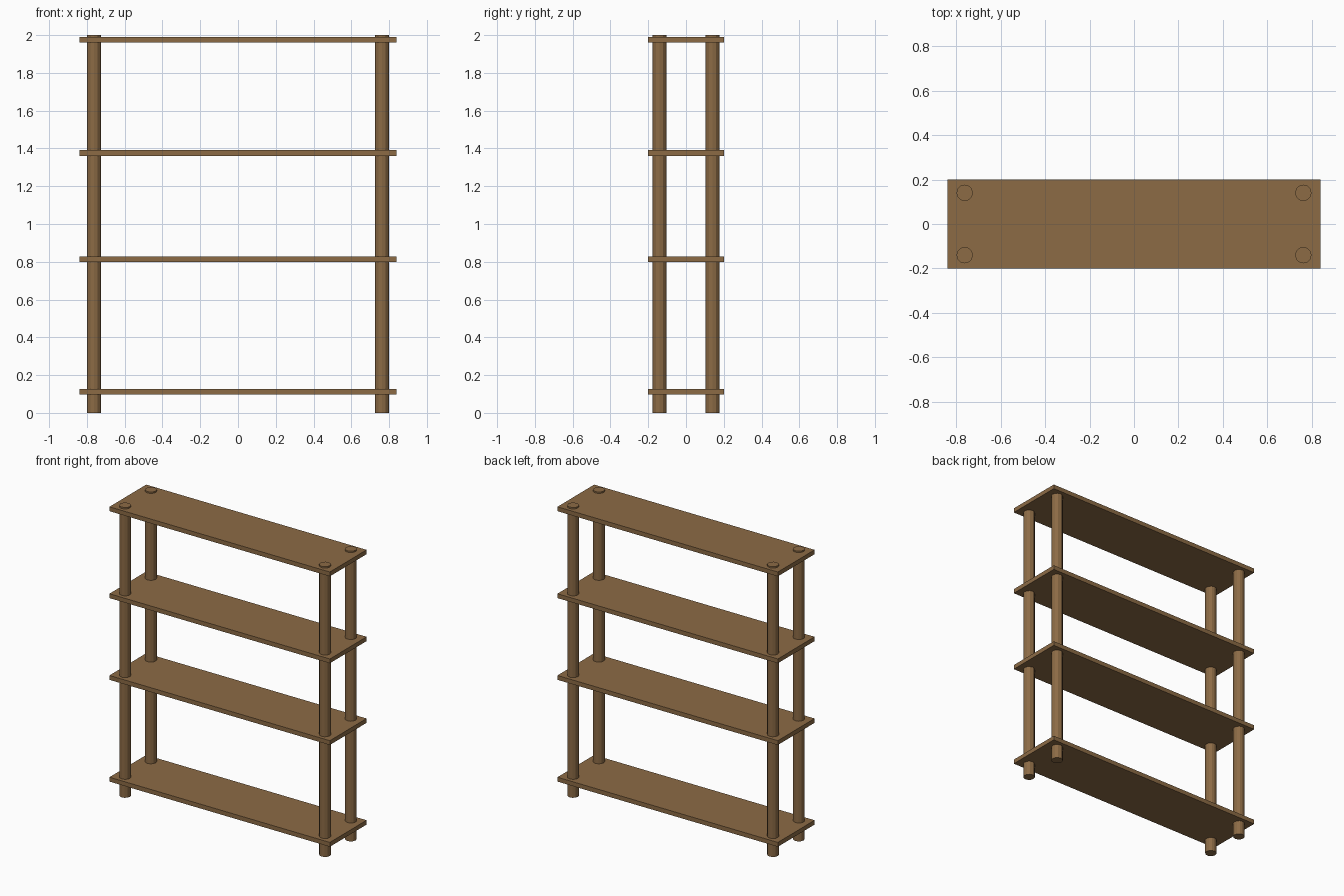
import bpy

if "Cube" in bpy.data.objects:
    bpy.data.objects.remove(bpy.data.objects["Cube"])

# Single wood colour
wood = bpy.data.materials.new("brown wood")
wood.diffuse_color = (0.262, 0.147, 0.06, 1.0)
wood.use_nodes = True
wood.node_tree.nodes["Principled BSDF"].inputs["Base Color"].default_value = wood.diffuse_color


def finish(name):
    ob = bpy.context.object
    ob.name = name
    ob.data.materials.append(wood)
    return ob


# Four round posts running the full height, poking just above the top shelf
for side, x in (("left", -0.762), ("right", 0.762)):
    for face, y in (("front", -0.14), ("back", 0.14)):
        bpy.ops.mesh.primitive_cylinder_add(vertices=12, radius=0.037, depth=2.0,
                                            location=(x, y, 1.0))
        finish(f"{face}_{side}_post")

# Four thin shelf boards
for i, z in enumerate((0.112, 0.813, 1.376, 1.975)):
    bpy.ops.mesh.primitive_cube_add(size=1, location=(0, 0, z))
    shelf = finish(f"shelf_{i + 1}")
    shelf.scale = (1.68, 0.4, 0.03)
